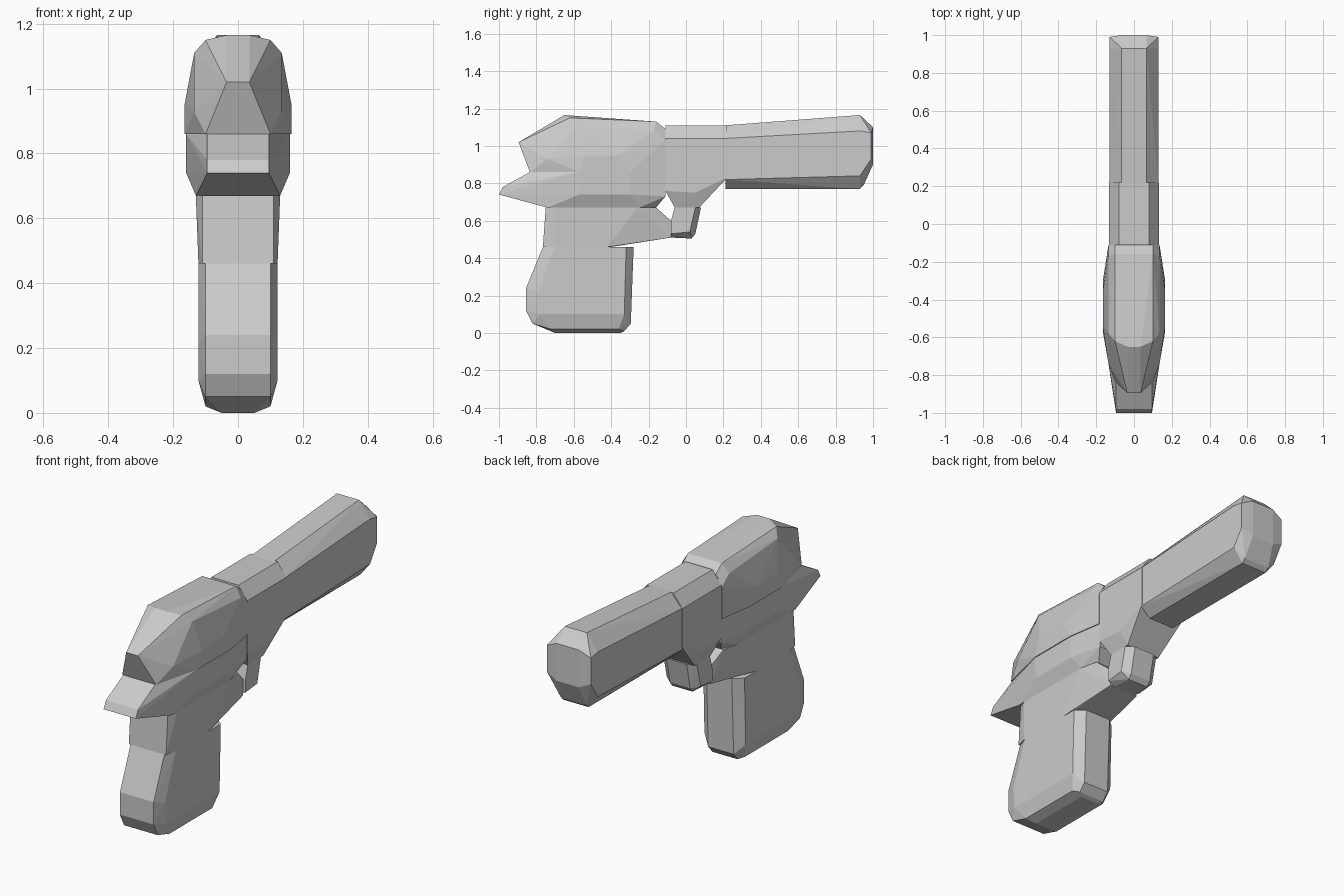
import bpy, bmesh, math


def hull_part(name, rings):
    """Faceted solid: convex hull of side outlines {half_width: [(y, z), ...]}, mirrored in x."""
    bm = bmesh.new()
    for half, outline in rings.items():
        for y, z in outline:
            for side in (-1, 1):
                bm.verts.new((side * half, y, z))
    bmesh.ops.convex_hull(bm, input=bm.verts[:])
    loose = [v for v in bm.verts if not v.link_faces]
    bmesh.ops.delete(bm, geom=loose, context='VERTS')
    bmesh.ops.dissolve_limit(bm, angle_limit=math.radians(1),
                             verts=bm.verts[:], edges=bm.edges[:])
    bmesh.ops.recalc_face_normals(bm, faces=bm.faces[:])
    mesh = bpy.data.meshes.new(name)
    bm.to_mesh(mesh)
    bm.free()
    obj = bpy.data.objects.new(name, mesh)
    bpy.context.collection.objects.link(obj)
    return obj


# Eight-sided barrel, rising slightly to the muzzle
hull_part("barrel", {
    0.065: [(0.21, 1.11), (0.93, 1.165), (1.0, 1.10), (1.0, 0.90)],
    0.075: [(0.21, 0.77), (0.93, 0.77), (0.95, 0.79)],
    0.130: [(0.21, 0.82), (0.21, 1.04), (0.93, 0.84), (0.93, 1.08),
            (0.99, 0.93), (0.99, 1.07)],
})

# Middle frame, tapering down to the guard
hull_part("middle_frame", {
    0.080: [(-0.11, 1.11), (0.22, 1.11)],
    0.100: [(-0.06, 0.67), (0.07, 0.67)],
    0.132: [(-0.11, 0.76), (-0.11, 1.04), (0.22, 1.04), (0.22, 0.83), (0.05, 0.75)],
})

# Rounded rear upper housing
hull_part("rear_upper_housing", {
    0.035: [(-0.895, 1.02), (-0.65, 1.165)],
    0.100: [(-0.835, 0.86), (-0.62, 1.15), (-0.16, 1.13), (-0.11, 1.09)],
    0.135: [(-0.74, 0.93), (-0.58, 1.11), (-0.17, 1.08), (-0.11, 1.03), (-0.11, 0.86)],
    0.165: [(-0.57, 0.86), (-0.54, 0.95), (-0.36, 0.95), (-0.30, 0.86)],
})

# Rear lower housing with the pointed tail
hull_part("rear_lower_housing", {
    0.095: [(-1.0, 0.74), (-0.98, 0.78), (-0.835, 0.86), (-0.16, 0.67)],
    0.130: [(-0.74, 0.67), (-0.76, 0.80), (-0.25, 0.67), (-0.11, 0.73), (-0.11, 0.86)],
    0.160: [(-0.58, 0.86), (-0.30, 0.86), (-0.57, 0.74), (-0.30, 0.74)],
})

# Upper grip with the lower arm of the trigger guard
hull_part("upper_grip", {
    0.085: [(-0.08, 0.51), (-0.08, 0.60)],
    0.110: [(-0.765, 0.46), (-0.75, 0.67), (-0.16, 0.67), (-0.40, 0.46)],
    0.130: [(-0.70, 0.67), (-0.26, 0.67)],
    0.122: [(-0.71, 0.46), (-0.42, 0.46)],
})

# Front post of the trigger guard
hull_part("guard_post", {
    0.060: [(-0.08, 0.51), (0.03, 0.505), (0.05, 0.53), (0.08, 0.67)],
    0.100: [(-0.08, 0.53), (-0.08, 0.60), (-0.06, 0.67), (0.05, 0.67), (0.02, 0.54)],
})

# Main grip
hull_part("main_grip", {
    0.050: [(-0.70, 0.0), (-0.35, 0.0)],
    0.075: [(-0.28, 0.46), (-0.295, 0.05), (-0.33, 0.01)],
    0.100: [(-0.765, 0.46), (-0.855, 0.24), (-0.855, 0.12), (-0.82, 0.05), (-0.72, 0.02), (-0.36, 0.02)],
    0.122: [(-0.70, 0.46), (-0.79, 0.22), (-0.78, 0.10), (-0.33, 0.10), (-0.32, 0.46)],
})
